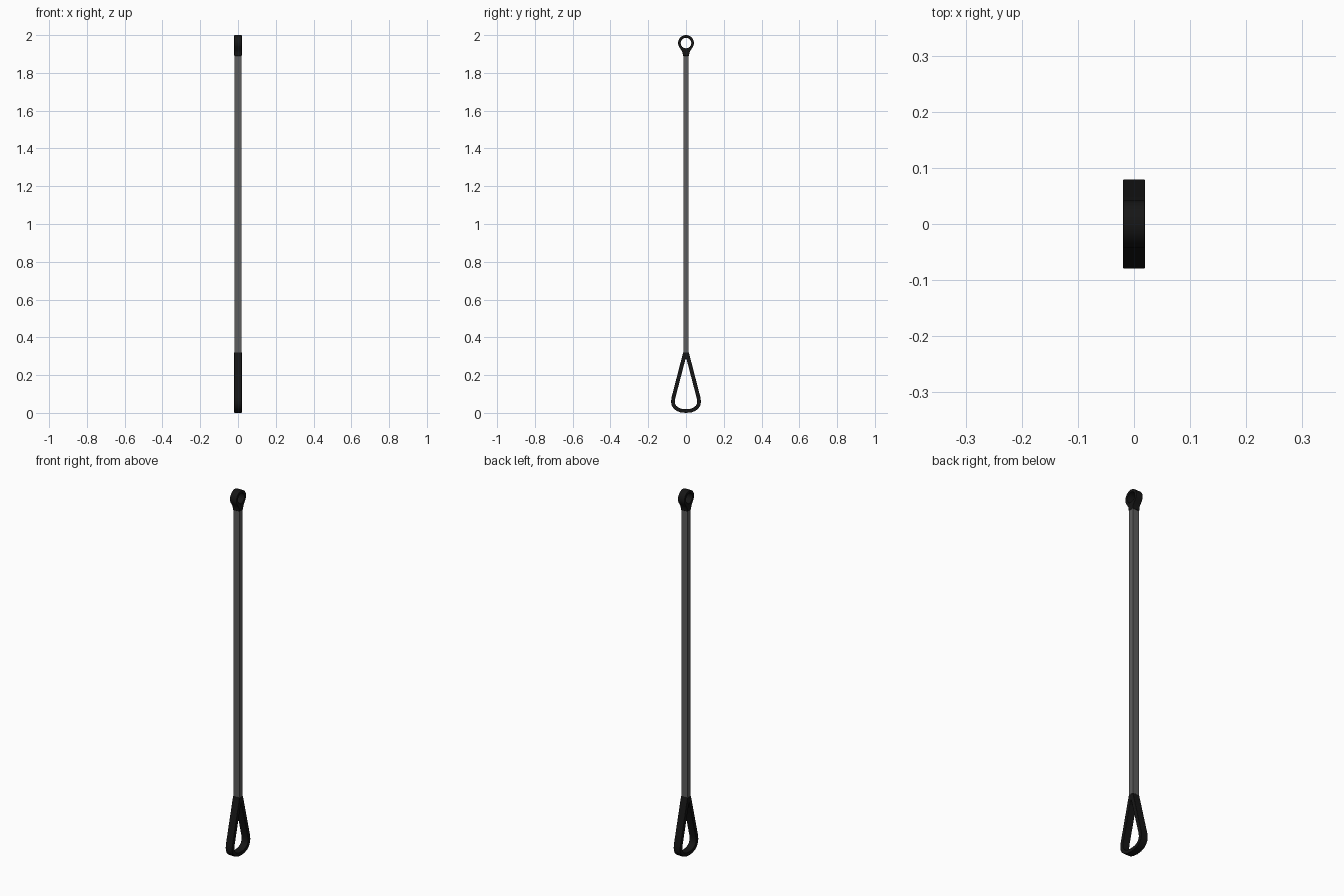
import bpy, bmesh, math

if "Cube" in bpy.data.objects:
    bpy.data.objects.remove(bpy.data.objects["Cube"])


def material(name, v):
    m = bpy.data.materials.new(name)
    m.diffuse_color = (v, v, v, 1)
    m.use_nodes = True
    m.node_tree.nodes["Principled BSDF"].inputs["Base Color"].default_value = m.diffuse_color
    return m


BLACK = material("black_rubber", 0.008)
GREY = material("grey_strap", 0.11)


def mirrored(half):
    # close a half outline whose first and last points lie on y = 0
    return half + [(-y, z) for y, z in reversed(half[1:-1])]


def loop_plate(name, outer, inner, width):
    # flat plate with a hole, extruded along x
    outer, inner = mirrored(outer), mirrored(inner)
    n = len(outer)
    bm = bmesh.new()
    rings = [[bm.verts.new((x, y, z)) for y, z in pts]
             for pts, x in ((outer, -width / 2), (outer, width / 2),
                            (inner, width / 2), (inner, -width / 2))]
    for k in range(4):
        a, b = rings[k], rings[(k + 1) % 4]
        for i in range(n):
            j = (i + 1) % n
            bm.faces.new((a[i], a[j], b[j], b[i]))
    bmesh.ops.recalc_face_normals(bm, faces=bm.faces)
    me = bpy.data.meshes.new(name)
    bm.to_mesh(me)
    bm.free()
    ob = bpy.data.objects.new(name, me)
    bpy.context.collection.objects.link(ob)
    me.materials.append(BLACK)
    bev = ob.modifiers.new("soft_edges", 'BEVEL')
    bev.width = 0.0015
    bev.segments = 2
    bpy.ops.object.select_all(action='DESELECT')
    ob.select_set(True)
    bpy.context.view_layer.objects.active = ob
    bpy.ops.object.shade_smooth_by_angle(angle=math.radians(35))
    return ob


# teardrop hand loop at the bottom
loop_plate("hand_loop",
           [(0, 0), (.03, .003), (.052, .012), (.068, .026), (.077, .043),
            (.079, .060), (.077, .080), (.015, .32), (0, .32)],
           [(0, .02), (.026, .022), (.042, .029), (.052, .038), (.057, .048),
            (.059, .060), (.057, .077), (.003, .284), (0, .288)], 0.04)

# round eye with a flared neck at the top
R, r, cz = 0.042, 0.028, 1.958
angles = [math.radians(a) for a in range(0, 121, 12)]
outer = [(R * math.sin(a), cz + R * math.cos(a)) for a in angles]
outer += [(.026, 1.922), (.018, 1.908), (.016, 1.89), (0, 1.89)]
angles += [math.radians(a) for a in (135, 150, 165, 180)]
inner = [(r * math.sin(a), cz + r * math.cos(a)) for a in angles]
outer[0] = (0, cz + R)
inner[0], inner[-1] = (0, cz + r), (0, cz - r)
loop_plate("top_eye", outer, inner, 0.04)

# straight strap between the two ends
bpy.ops.mesh.primitive_cube_add(size=1, location=(0, 0, 1.103))
strap = bpy.context.object
strap.name = "strap"
strap.scale = (0.038, 0.028, 1.58)
strap.data.materials.append(GREY)
